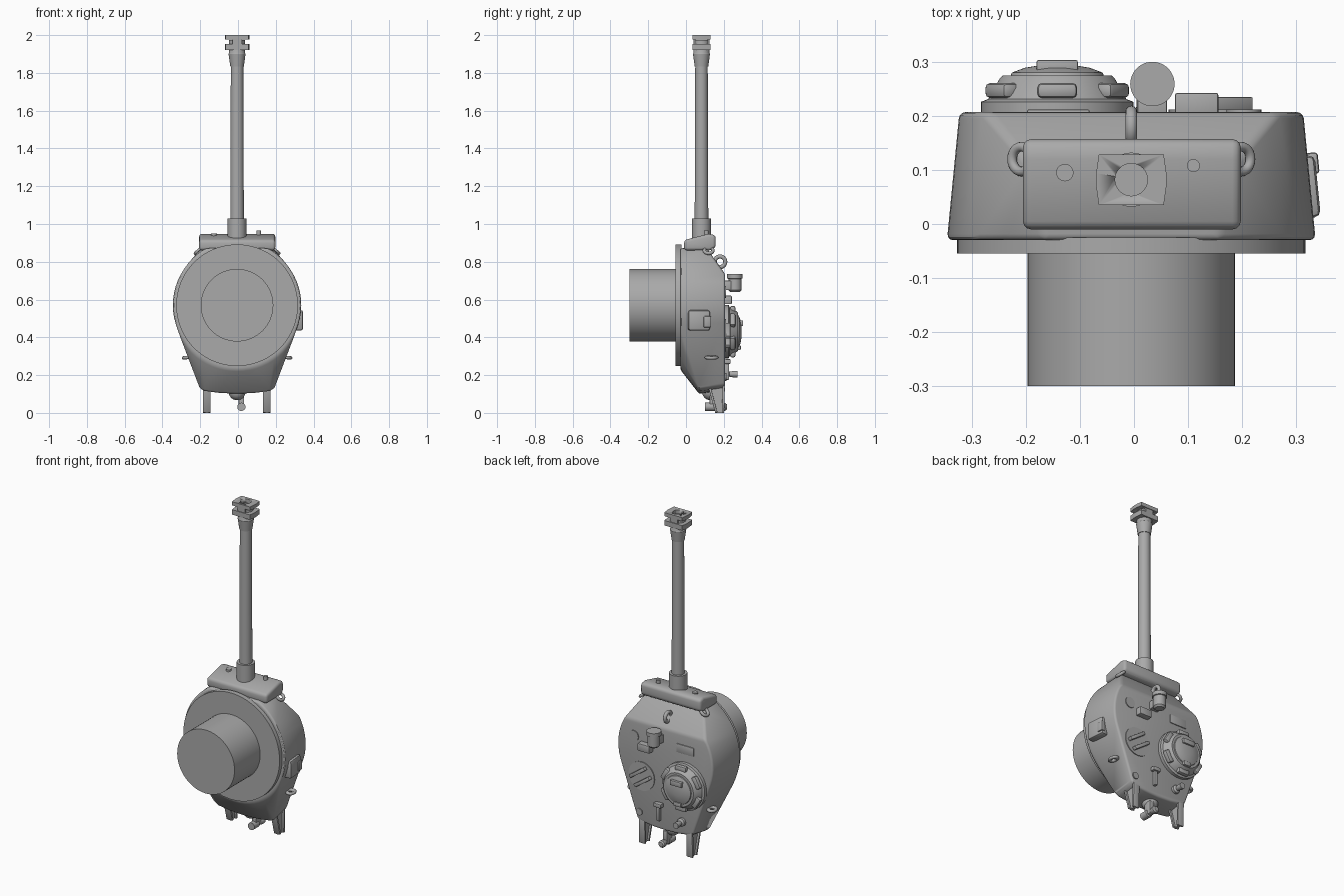
import bpy, bmesh, math
from math import pi, sin, cos, radians
from mathutils import Vector, Matrix, Euler

if "Cube" in bpy.data.objects:
    bpy.data.objects.remove(bpy.data.objects["Cube"], do_unlink=True)

grey = bpy.data.materials.new("plain_grey")
grey.use_nodes = True
grey.diffuse_color = (0.4, 0.4, 0.4, 1)
grey.node_tree.nodes["Principled BSDF"].inputs["Base Color"].default_value = (0.4, 0.4, 0.4, 1)

ALONG_Y = (-pi / 2, 0, 0)
ALONG_X = (0, pi / 2, 0)
CX, CZ, ROOF = -0.005, 0.57, 0.207   # turret centre line and roof level


def finish(name, bm, loc=(0, 0, 0), rot=(0, 0, 0), bevel=0, seg=3):
    if bevel:
        edges = [e for e in bm.edges if len(e.link_faces) == 2 and e.calc_face_angle() > radians(28)]
        bmesh.ops.bevel(bm, geom=edges, offset=bevel, segments=seg, profile=0.5,
                        affect='EDGES', clamp_overlap=True)
    bmesh.ops.recalc_face_normals(bm, faces=bm.faces)
    mesh = bpy.data.meshes.new(name)
    bm.to_mesh(mesh)
    bm.free()
    mesh.materials.append(grey)
    ob = bpy.data.objects.new(name, mesh)
    bpy.context.collection.objects.link(ob)
    ob.location, ob.rotation_euler = loc, rot
    bpy.ops.object.select_all(action='DESELECT')
    ob.select_set(True)
    bpy.context.view_layer.objects.active = ob
    bpy.ops.object.shade_smooth_by_angle(angle=radians(32))
    return ob


def box(name, size, loc, rot=(0, 0, 0), bevel=0.004):
    bm = bmesh.new()
    bmesh.ops.create_cube(bm, size=1, matrix=Matrix.Diagonal((*size, 1)))
    return finish(name, bm, loc, rot, bevel, 2)


def lathe(name, profile, loc, rot=(0, 0, 0), steps=48):
    """Spin (radius, height) points about the local z axis."""
    bm = bmesh.new()
    vs = [bm.verts.new((r, 0, h)) for r, h in profile]
    es = [bm.edges.new(p) for p in zip(vs, vs[1:])]
    bmesh.ops.spin(bm, geom=vs + es, cent=(0, 0, 0), axis=(0, 0, 1), angle=2 * pi, steps=steps)
    bmesh.ops.remove_doubles(bm, verts=bm.verts, dist=1e-5)
    return finish(name, bm, loc, rot)


def rod(name, r, length, loc, rot=(0, 0, 0), steps=32):
    return lathe(name, [(0, 0), (r, 0), (r, length), (0, length)], loc, rot, steps)


def ring(name, major, minor, loc, rot=(0, 0, 0), stretch=1):
    circle = [(major + minor * cos(a * pi / 6), minor * sin(a * pi / 6)) for a in range(13)]
    ob = lathe(name, circle, loc, rot, 24)
    ob.scale = (1, stretch, 1)
    return ob


def prism(name, outline, depth, loc, rot=(0, 0, 0), bevel=0):
    """Extrude a flat outline along local z, centred."""
    bm = bmesh.new()
    face = bm.faces.new([bm.verts.new((u, v, -depth / 2)) for u, v in outline])
    out = bmesh.ops.extrude_face_region(bm, geom=[face])["geom"]
    bmesh.ops.translate(bm, vec=(0, 0, depth), verts=[v for v in out if isinstance(v, bmesh.types.BMVert)])
    return finish(name, bm, loc, rot, bevel)


# Cast turret shell: hull around base ring, rear overhang and roof outline
def arc(radius, y, top, low):
    pts = []
    for i in range(64):
        a = 2 * pi * i / 64
        z = CZ + radius * sin(a)
        if z >= low:
            pts.append((CX + radius * cos(a), y, min(z, top)))
    return pts


def rear(y, z, w):
    return [(CX + s * w * f, y, z + d) for s in (-1, 1)
            for f, d in ((1, 0.05), (0.97, 0.03), (0.85, 0.015), (0.45, 0.004), (0, 0))]


shell = arc(0.341, -0.03, 0.872, 0) + arc(0.318, ROOF, 0.735, 0.45)
shell += rear(0.07, 0.1, 0.205) + rear(ROOF, 0.12, 0.195)
shell += [(CX + s * 0.19, 0.11, 0.872) for s in (-1, 1)]
bm = bmesh.new()
for p in shell:
    bm.verts.new(p)
hull = bmesh.ops.convex_hull(bm, input=bm.verts)
loose = set(hull["geom_interior"] + hull["geom_unused"])
bmesh.ops.delete(bm, geom=[g for g in loose if isinstance(g, bmesh.types.BMVert)], context='VERTS')
bmesh.ops.dissolve_limit(bm, angle_limit=radians(2), verts=bm.verts, edges=bm.edges)
finish("turret_shell", bm, bevel=0.014)

# Turret ring and basket
rod("turret_ring", 0.322, 0.03, (CX, -0.055, CZ), ALONG_Y, 96)
rod("turret_basket", 0.192, 0.26, (CX, -0.3, CZ), ALONG_Y, 64)

# Gun shield with front plate, sight and gun port
# local x,y,z of the prism map to world y,z,x
to_side = Matrix(((0, 0, 1), (1, 0, 0), (0, 1, 0))).to_euler()
prism("gun_shield", [(-0.01, 0.86), (-0.01, 0.915), (0.12, 0.948), (0.157, 0.94), (0.157, 0.875), (0.13, 0.86)],
      0.403, (-0.004, 0, 0), to_side, 0.016)
rod("shield_gun_port", 0.016, 0.05, (-0.128, 0.095, 0.9))
rod("shield_sight", 0.012, 0.06, (0.11, 0.108, 0.905))

# Gun barrel with collar and muzzle brake
GY = 0.082
lathe("gun_barrel", [(0.05, 0.9), (0.05, 1.03), (0.036, 1.03), (0.033, 1.835), (0.036, 1.835),
                     (0.045, 1.9), (0.042, 1.905), (0.042, 1.975), (0, 1.975)], (CX, GY, 0))
bore = rod("bore_cutter", 0.03, 0.2, (CX, GY, 1.9))
bore.hide_render = True
bore.hide_viewport = True
flange = [(s * x, t * y) for s, t, pts in ((1, 1, 0), (-1, 1, 1), (-1, -1, 0), (1, -1, 1))
          for x, y in (((0.065, 0.012), (0.06, 0.047)) if not pts else ((0.06, 0.047), (0.065, 0.012)))]
for label, z, thick in (("front", 1.989, 0.022), ("rear", 1.937, 0.03)):
    plate = prism("muzzle_brake_" + label, flange, thick, (CX, GY, z))
    if label == "front":
        cut = plate.modifiers.new("bore", 'BOOLEAN')
        cut.object = bore
for s in (-1, 1):
    box("muzzle_brake_rib", (0.05, 0.012, 0.05), (CX, GY + s * 0.037, 1.96), bevel=0)

# Lifting eyes on the sides, front and rear quarters
for s in (-1, 1):
    ring("front_lifting_eye", 0.023, 0.009, (CX + s * 0.203, 0.12, 0.86), (0, s * 0.7, 0))
    ring("rear_lifting_eye", 0.019, 0.009, (CX + s * 0.265, 0.135, 0.293), (0, s * 0.1, 0), 1.3)
ring("roof_lifting_eye", 0.028, 0.011, (CX, 0.18, 0.8), ALONG_X)

# Side port with its hinge
box("side_port", (0.05, 0.115, 0.108), (0.315, 0.068, 0.49), (0, 0, 0.1), 0.012)
box("side_port_hinge", (0.025, 0.04, 0.06), (0.329, 0.112, 0.482), (0, 0, 0.1), 0.006)

# Commander's cupola with ring of vision blocks
UX, UZ = -0.142, 0.43
lathe("cupola", [(0, 0.2), (0.141, 0.2), (0.141, 0.226), (0.128, 0.231), (0.106, 0.27), (0.1, 0.275),
                 (0.086, 0.275), (0.084, 0.28), (0.06, 0.289), (0.03, 0.294), (0, 0.295)],
      (UX, 0, UZ), ALONG_Y, 64)
for i in range(6):
    a = 2 * pi * (i + 0.5) / 6
    tilt = Euler((0, pi / 2 - a, 0))
    spot = (UX + 0.118 * cos(a), 0.247, UZ + 0.118 * sin(a))
    box("vision_block", (0.074, 0.028, 0.036), spot, tilt, 0.009)
box("cupola_hatch_handle", (0.076, 0.024, 0.03), (UX, 0.291, UZ + 0.045), bevel=0.003)
box("cupola_hatch_hinge", (0.05, 0.03, 0.025), (UX, 0.275, UZ - 0.085), bevel=0.005)

# Loader's hatch with two bars
HX, HZ = 0.15, 0.41
rod("loader_hatch", 0.086, 0.012, (HX, 0.2, HZ), ALONG_Y, 48)
for s in (-1, 1):
    box("loader_hatch_bar", (0.12, 0.026, 0.02),
        (HX + s * 0.016, 0.222, HZ + s * 0.024), (0, radians(35), 0), 0.003)

# Roof ventilator pot on its foot
lathe("ventilator_pot", [(0, 0.64), (0.026, 0.64), (0.035, 0.65), (0.035, 0.71), (0.041, 0.712),
                         (0.041, 0.735), (0, 0.735)], (0.034, 0.259, 0))
box("ventilator_foot", (0.055, 0.05, 0.05), (0.034, 0.22, 0.675))

# Small roof fittings
box("periscope_box", (0.08, 0.045, 0.045), (0.116, 0.22, 0.598))
box("roof_plate", (0.115, 0.014, 0.052), (-0.14, 0.205, 0.645), bevel=0.003)
rod("roof_disc", 0.032, 0.012, (0.203, 0.2, 0.64), ALONG_Y)
rod("roof_cap", 0.02, 0.014, (0.165, 0.2, 0.19), ALONG_Y)
box("roof_clamp_bar", (0.018, 0.025, 0.1), (0.03, 0.215, 0.225))
box("roof_clamp_head", (0.05, 0.03, 0.024), (0.03, 0.221, 0.272))
lathe("antenna_base", [(0, 0.2), (0.024, 0.2), (0.024, 0.222), (0.013, 0.23), (0.018, 0.255),
                       (0.018, 0.272), (0, 0.272)], (-0.12, 0, 0.205), ALONG_Y, 24)

# Rear stowage brackets: web with a flange on each side
bracket = [(0.155, 0), (0.2, 0), (0.205, 0.15), (0.115, 0.15)]
for x in (-0.165, 0.153):
    prism("rear_bracket_web", bracket, 0.016, (x, 0, 0), to_side)
    box("rear_bracket_flange", (0.04, 0.012, 0.15), (x, 0.198, 0.075), (-0.03, 0, 0), 0.002)
    box("rear_bracket_flange", (0.04, 0.012, 0.15), (x, 0.141, 0.075), (0.26, 0, 0), 0.002)

# Rear travel hook
half_ball = [(0.045 * cos(radians(t)), 0.045 * sin(radians(t))) for t in range(-90, 91, 15)]
lathe("rear_hook_boss", half_ball, (CX, 0.13, 0.112), steps=32)
box("rear_hook_arm", (0.03, 0.05, 0.08), (0.018, 0.15, 0.06))
lathe("rear_hook_pin", [(0, 0.1), (0.022, 0.1), (0.022, 0.15), (0.015, 0.155), (0.015, 0.18),
                        (0.021, 0.19), (0.021, 0.207), (0.014, 0.216), (0, 0.218)],
      (0.018, 0, 0.032), ALONG_Y, 24)
